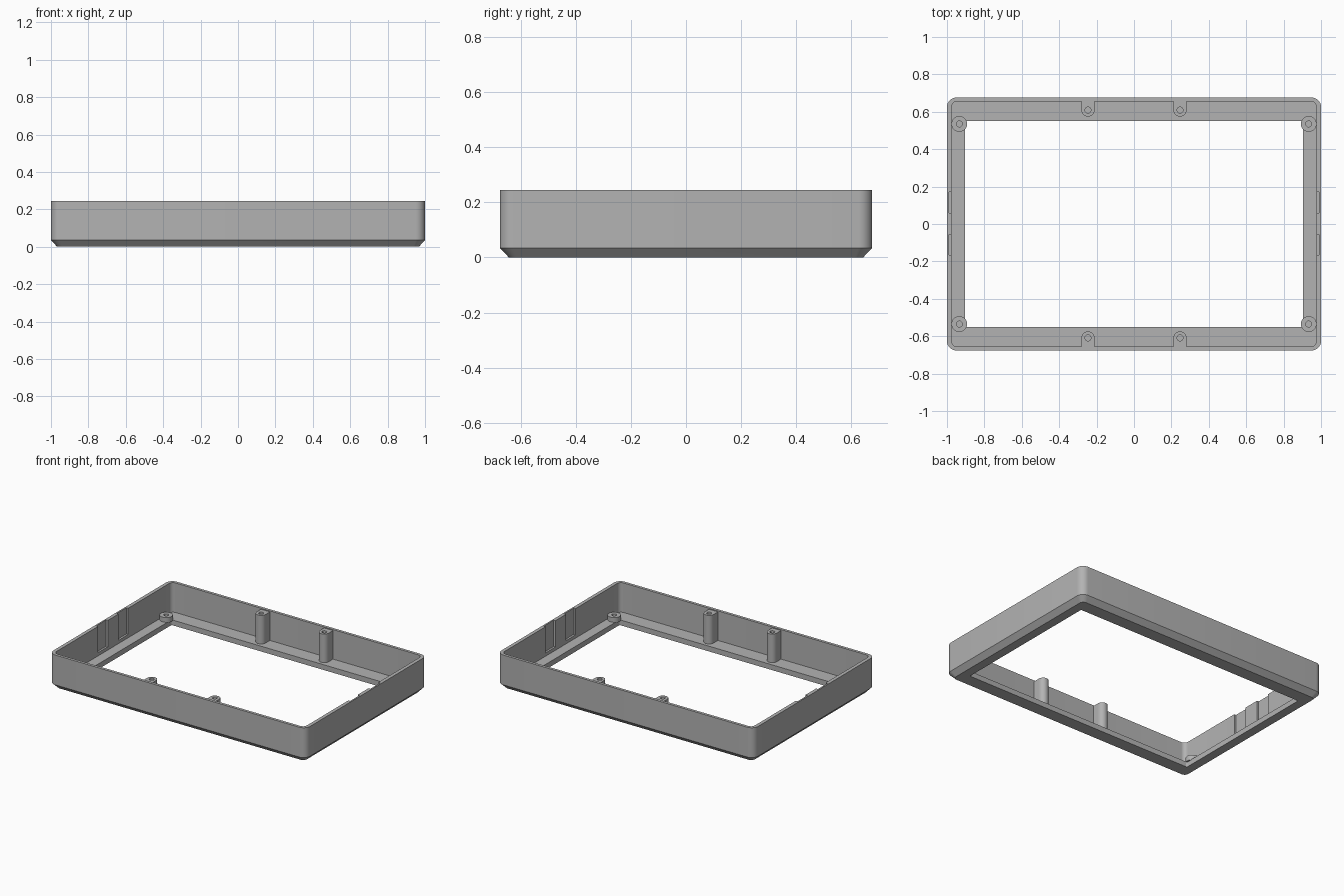
import bpy
import bmesh
from math import cos, sin, pi, radians

default = bpy.data.objects.get("Cube")
if default:
    bpy.data.objects.remove(default, do_unlink=True)

grey = bpy.data.materials.new("plain grey")
grey.use_nodes = True
GREY = (0.45, 0.45, 0.45, 1)
grey.diffuse_color = GREY
grey.node_tree.nodes["Principled BSDF"].inputs["Base Color"].default_value = GREY


def loft(name, rings, closed=False):
    """Skin a list of equal-length point rings; cap the ends or join them."""
    bm = bmesh.new()
    loops = [[bm.verts.new(p) for p in ring] for ring in rings]
    pairs = list(zip(loops, loops[1:]))
    if closed:
        pairs.append((loops[-1], loops[0]))
    else:
        bm.faces.new(loops[0])
        bm.faces.new(loops[-1])
    for a, b in pairs:
        n = len(a)
        for i in range(n):
            j = (i + 1) % n
            bm.faces.new((a[i], a[j], b[j], b[i]))
    bmesh.ops.recalc_face_normals(bm, faces=bm.faces)
    mesh = bpy.data.meshes.new(name)
    bm.to_mesh(mesh)
    bm.free()
    mesh.materials.append(grey)
    obj = bpy.data.objects.new(name, mesh)
    bpy.context.collection.objects.link(obj)
    return obj


def activate(obj):
    bpy.ops.object.select_all(action="DESELECT")
    obj.select_set(True)
    bpy.context.view_layer.objects.active = obj


def smooth(obj):
    activate(obj)
    bpy.ops.object.shade_smooth_by_angle(angle=radians(30))


def rounded(hx, hy, r, z, steps=8):
    """Rounded rectangle with half sizes hx, hy."""
    pts = []
    for k, (sx, sy) in enumerate([(1, 1), (-1, 1), (-1, -1), (1, -1)]):
        for i in range(steps + 1):
            a = (k + i / steps) * pi / 2
            pts.append((sx * (hx - r) + r * cos(a), sy * (hy - r) + r * sin(a), z))
    return pts


def circle(x, y, r, z, n=32):
    return [(x + r * cos(2 * pi * i / n), y + r * sin(2 * pi * i / n), z)
            for i in range(n)]


def u_shape(x, y, r, reach, side, z, n=32):
    """Half circle facing inwards, straight sides reaching back to the wall."""
    pts = []
    for i in range(n):
        c, s = cos(2 * pi * i / n), sin(2 * pi * i / n)
        if s > 1e-6:
            m = max(abs(c), s)
            c, s = c / m, s / m * reach / r
        pts.append((x + r * c, y + side * r * s, z))
    return pts


TOP, FLOOR, CHAMFER = 0.245, 0.037, 0.035

# Bezel: walls, chamfered underside and flange around the window
bezel = loft("bezel_frame", [
    rounded(0.967, 0.643, 0.03, 0),
    rounded(1, 0.676, 0.05, CHAMFER),
    rounded(1, 0.676, 0.05, TOP),
    rounded(0.975, 0.656, 0.03, TOP),
    rounded(0.975, 0.656, 0.03, FLOOR),
    rounded(0.904, 0.552, 0.008, FLOOR),
    rounded(0.904, 0.552, 0.008, 0),
], closed=True)

# Shallow slots in the side walls, open at the rim
for sx in (-1, 1):
    for y in (-0.11, 0.115):
        corners = [(0.95, -0.055), (0.989, -0.055), (0.989, 0.055), (0.95, 0.055)]
        cutter = loft("slot_cutter", [[(sx * cx, y + cy, z) for cx, cy in corners]
                                      for z in (0.06, TOP + 0.05)])
        cutter.hide_render = True
        mod = bezel.modifiers.new("slot", "BOOLEAN")
        mod.operation = "DIFFERENCE"
        mod.solver = "EXACT"
        mod.object = cutter
        activate(bezel)
        bpy.ops.object.modifier_apply(modifier=mod.name)
        bpy.data.objects.remove(cutter, do_unlink=True)
smooth(bezel)

for sy, end in ((-1, "front"), (1, "back")):
    for sx, hand in ((-1, "right"), (1, "left")):
        # Tall screw post joined to the long wall
        x, y, top = sx * 0.246, sy * 0.609, TOP - 0.007
        smooth(loft(f"{end}_{hand}_screw_post", [
            u_shape(x, y, 0.035, 0.055, sy, FLOOR - 0.005),
            u_shape(x, y, 0.035, 0.055, sy, top),
            circle(x, y, 0.016, top)[::sy],
            circle(x, y, 0.016, 0.1)[::sy],
        ] if sy > 0 else [
            u_shape(x, y, 0.035, 0.055, sy, FLOOR - 0.005),
            u_shape(x, y, 0.035, 0.055, sy, top),
            [(px, 2 * y - py, pz) for px, py, pz in circle(x, y, 0.016, top)],
            [(px, 2 * y - py, pz) for px, py, pz in circle(x, y, 0.016, 0.1)],
        ]))
        # Short standoff in the corner, slightly overhanging the window
        x, y, top = sx * 0.934, sy * 0.535, 0.07
        smooth(loft(f"{end}_{hand}_corner_standoff", [
            circle(x, y, 0.042, FLOOR - 0.003),
            circle(x, y, 0.042, top),
            circle(x, y, 0.016, top),
            circle(x, y, 0.016, FLOOR + 0.003),
        ]))
